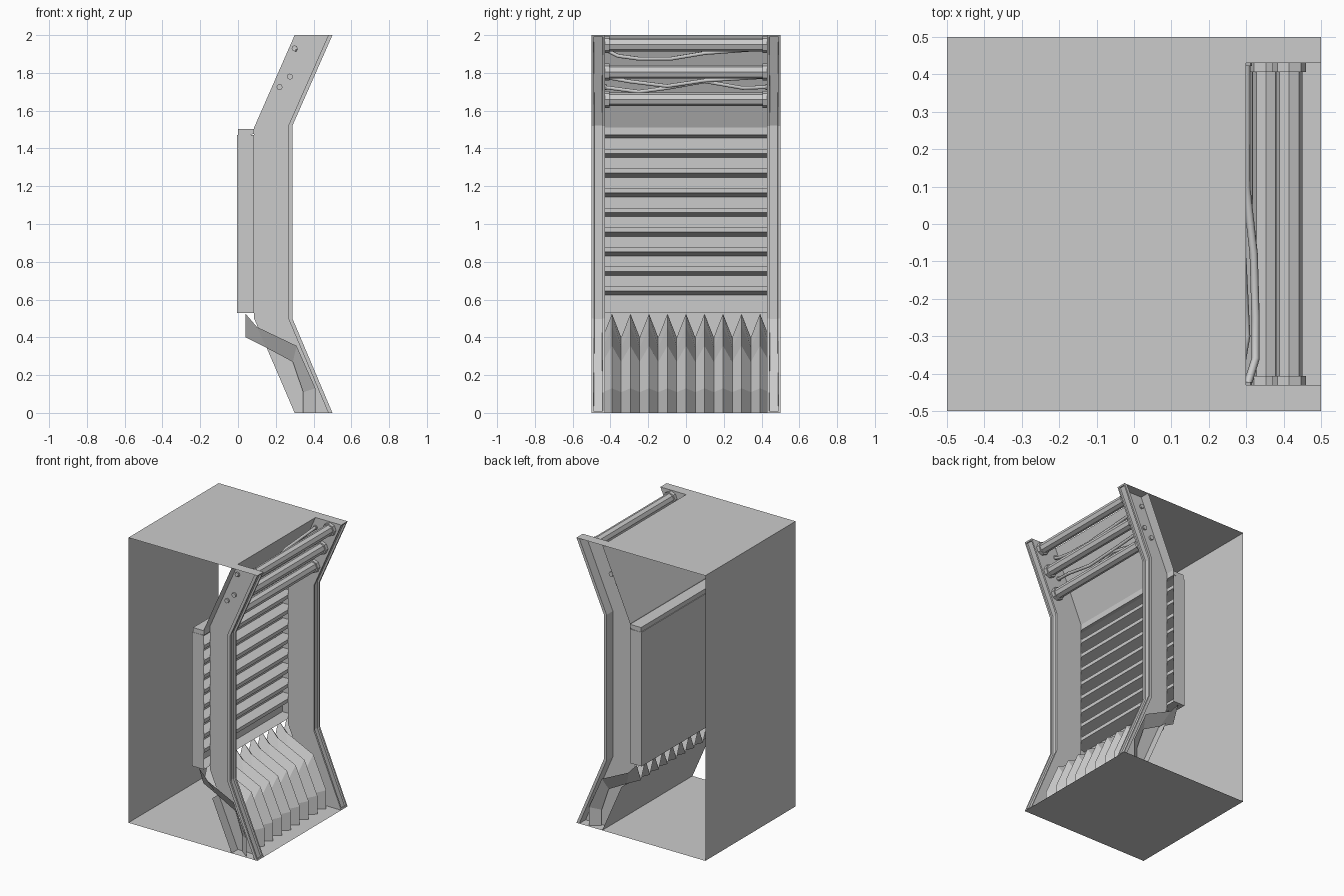
import bpy, bmesh
from math import pi

if "Cube" in bpy.data.objects:
    bpy.data.objects.remove(bpy.data.objects["Cube"])


def mesh(name, verts, faces):
    me = bpy.data.meshes.new(name)
    me.from_pydata(verts, [], faces)
    ob = bpy.data.objects.new(name, me)
    bpy.context.collection.objects.link(ob)
    return ob


def sheet(name, profile, y0=-0.5, y1=0.5):
    """Open strip: xz profile swept along y."""
    v = [(x, y, z) for x, z in profile for y in (y0, y1)]
    f = [(2*i, 2*i+1, 2*i+3, 2*i+2) for i in range(len(profile) - 1)]
    return mesh(name, v, f)


def prism(name, profile, y0, y1):
    """Closed solid: xz polygon extruded along y."""
    n = len(profile)
    v = [(x, y0, z) for x, z in profile] + [(x, y1, z) for x, z in profile]
    f = [(i, (i+1) % n, (i+1) % n + n, i + n) for i in range(n)]
    f += [tuple(range(n))[::-1], tuple(range(n, 2*n))]
    ob = mesh(name, v, f)
    bm = bmesh.new()
    bm.from_mesh(ob.data)
    bmesh.ops.recalc_face_normals(bm, faces=bm.faces)
    bm.to_mesh(ob.data)
    bm.free()
    return ob


def rod(name, x, y, z, r, length, sides=8):
    bpy.ops.mesh.primitive_cylinder_add(vertices=sides, radius=r, depth=length,
                                        location=(x, y, z), rotation=(pi/2, 0, pi/sides*0))
    bpy.context.object.name = name


# outer shell: bottom, back and notched top
sheet("bottom_and_back_shell", [(0.5, 0), (-0.5, 0), (-0.5, 2), (0.3, 2)])
for s in (-1, 1):
    sheet("top_corner_strip", [(0.3, 2), (0.5, 2)], *sorted((s*0.43, s*0.5)))

# side walls and grooved front flanges
front = [(0.5, 0), (0.288, 0.5), (0.288, 1.52), (0.5, 2)]
back = [(0.3, 2), (0.085, 1.51), (0.085, 0.5), (0.3, 0)]
t = 0.022
for s in (-1, 1):
    wall = front + back
    mesh("side_wall", [(x, s*0.43, z) for x, z in wall],
         [(0, 1, 6, 7), (1, 2, 5, 6), (2, 3, 4, 5)])
    fl = prism("front_flange", front + [(x - t, z) for x, z in front[::-1]],
               *sorted((s*0.43, s*0.5)))
    bm = bmesh.new()
    bm.from_mesh(fl.data)
    faces = [f for f in bm.faces if f.normal.x > 0.5 and abs(f.normal.y) < 0.1]
    bmesh.ops.inset_region(bm, faces=faces, thickness=0.014)
    bmesh.ops.inset_region(bm, faces=faces, thickness=0.002, depth=-0.012)
    bm.to_mesh(fl.data)
    bm.free()

# sloped back panels above and below the grille
sheet("upper_back_panel", [(0.3, 2), (0.085, 1.51), (0.085, 1.47)])
sheet("lower_back_panel", [(0.15, 0.345), (0.3, 0)])

# grille box, open at the front
sheet("grille_box", [(0.085, 1.47), (-0.005, 1.47), (-0.005, 0.53), (0.085, 0.53)])
for y in (-0.5, 0.5):
    mesh("grille_box_side", [(-0.005, y, 0.53), (0.085, y, 0.53),
                             (0.085, y, 1.47), (-0.005, y, 1.47)], [(0, 1, 2, 3)])

# slats with sloped undersides
for i in range(9):
    z = 0.65 + i*0.104
    prism("grille_slat", [(0.085, z + 0.02), (0.085, z - 0.005), (0.0, z - 0.027),
                          (0.0, z + 0.02)], -0.498, 0.498)

# corrugated lower cover: ridge and valley profiles alternate along y
ridge = [(0.04, 0.525), (0.10, 0.455), (0.31, 0.355), (0.41, 0.13), (0.41, 0)]
valley = [(0.04, 0.40), (0.15, 0.345), (0.29, 0.27), (0.345, 0.11), (0.345, 0)]
verts, faces, n = [], [], len(ridge)
for k in range(-10, 11):
    verts += [(x, k*0.049, z) for x, z in (ridge if k % 2 == 0 else valley)]
for k in range(20):
    for j in range(n - 1):
        a = k*n + j
        faces.append((a, a + 1, a + n + 1, a + n))
mesh("corrugated_cover", verts, faces)

# horizontal pipes with end collars
for x, z in ((0.415, 1.95), (0.353, 1.805), (0.29, 1.66)):
    rod("pipe", x, 0, z, 0.036, 0.86)
    for s in (-1, 1):
        rod("pipe_collar", x, s*0.418, z, 0.045, 0.024)

# loose cables behind the pipes, ends poking through the side walls
cables = [
    [(0.30, -0.44, 1.93), (0.325, -0.36, 1.89), (0.325, -0.25, 1.875), (0.32, -0.08, 1.875),
     (0.30, 0.1, 1.905), (0.30, 0.44, 1.93)],
    [(0.275, -0.44, 1.78), (0.30, -0.3, 1.755), (0.29, -0.1, 1.73), (0.27, 0.1, 1.76),
     (0.275, 0.44, 1.78)],
    [(0.22, -0.44, 1.725), (0.245, -0.25, 1.70), (0.25, -0.1, 1.72), (0.26, 0.1, 1.755),
     (0.25, 0.3, 1.72), (0.22, 0.44, 1.725)],
]
for pts in cables:
    cu = bpy.data.curves.new("cable", 'CURVE')
    cu.dimensions = '3D'
    cu.bevel_depth = 0.011
    cu.bevel_resolution = 1
    cu.use_fill_caps = True
    sp = cu.splines.new('POLY')
    sp.points.add(len(pts) - 1)
    for p, co in zip(sp.points, pts):
        p.co = (*co, 1)
    bpy.context.collection.objects.link(bpy.data.objects.new("cable", cu))
    for s in (-1, 1):
        rod("cable_grommet", pts[0][0], s*0.432, pts[0][2], 0.016, 0.02)
